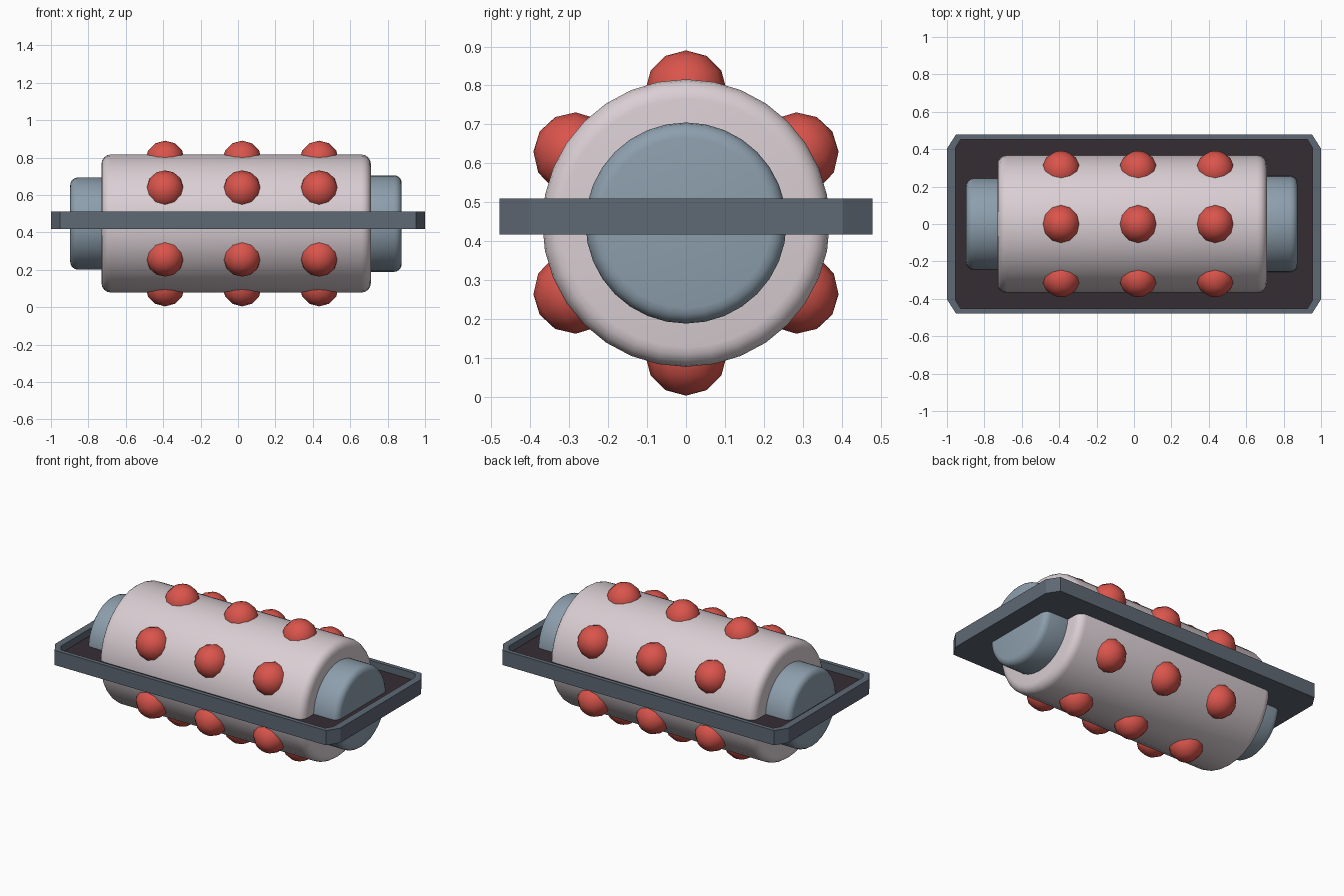
import bpy, bmesh, math
from mathutils import Matrix, Vector

if "Cube" in bpy.data.objects:
    bpy.data.objects.remove(bpy.data.objects["Cube"])


def material(name, rgb):
    m = bpy.data.materials.new(name)
    m.diffuse_color = (*rgb, 1)
    m.use_nodes = True
    m.node_tree.nodes["Principled BSDF"].inputs["Base Color"].default_value = m.diffuse_color
    return m


PALE = material("pale pink grey", (0.70, 0.62, 0.655))
BLUE = material("blue grey", (0.265, 0.345, 0.415))
RED = material("coral red", (0.70, 0.09, 0.072))
SLATE = material("slate", (0.112, 0.138, 0.175))
PLUM = material("dark plum", (0.036, 0.026, 0.034))
CZ = 0.447


def make(name, bm, mats, smooth=None):
    bmesh.ops.recalc_face_normals(bm, faces=bm.faces)
    me = bpy.data.meshes.new(name)
    bm.to_mesh(me)
    bm.free()
    for m in mats:
        me.materials.append(m)
    ob = bpy.data.objects.new(name, me)
    bpy.context.collection.objects.link(ob)
    if smooth:
        bpy.ops.object.select_all(action='DESELECT')
        ob.select_set(True)
        bpy.context.view_layer.objects.active = ob
        bpy.ops.object.shade_smooth_by_angle(angle=math.radians(smooth))
    return ob


def drum(name, x0, x1, r, b, mat):
    """Cylinder along x with rounded end edges."""
    arc = [math.radians(a) for a in (0, 22.5, 45, 67.5, 90)]
    prof = [(x0 + b - b * math.cos(a), r - b + b * math.sin(a)) for a in arc]
    prof += [(x1 - b + b * math.cos(a), r - b + b * math.sin(a)) for a in reversed(arc)]
    n = 32
    bm = bmesh.new()
    rings = [[bm.verts.new((x, q * math.sin(2 * math.pi * i / n),
                            CZ + q * math.cos(2 * math.pi * i / n))) for i in range(n)]
             for x, q in prof]
    for p, q in zip(rings, rings[1:]):
        for i in range(n):
            j = (i + 1) % n
            bm.faces.new((p[i], p[j], q[j], q[i]))
    bm.faces.new(rings[0])
    bm.faces.new(rings[-1])
    return make(name, bm, [mat], 40)


# Main barrel and the end hubs
drum("barrel", -0.73, 0.71, 0.369, 0.05, PALE)
drum("left_hub", -0.897, -0.65, 0.246, 0.04, BLUE)
drum("right_hub", 0.63, 0.875, 0.258, 0.04, BLUE)

# Six rows of three round studs, poles pointing outwards
for row, deg in enumerate((90, 32, -32, -90, -148, 148)):
    a = math.radians(deg)
    out = Vector((0, math.cos(a), math.sin(a)))
    turn = out.to_track_quat('Z', 'Y').to_matrix().to_4x4()
    for col, x in enumerate((-0.39, 0.022, 0.434)):
        bm = bmesh.new()
        place = Matrix.Translation(Vector((x, 0, CZ)) + out * 0.338)
        bmesh.ops.create_uvsphere(bm, u_segments=12, v_segments=6, radius=0.105,
                                  matrix=place @ turn)
        make(f"stud_{row}_{col}", bm, [RED], 40)


# Tray with clipped corners, raised rim and dark floor
def outline(x, y, cx, cy):
    return [(x, -y + cy), (x, y - cy), (x - cx, y), (-x + cx, y),
            (-x, y - cy), (-x, -y + cy), (-x + cx, -y), (x - cx, -y)]


outer = outline(1.0, 0.478, 0.048, 0.075)
inner = outline(0.955, 0.452, 0.028, 0.045)
bm = bmesh.new()
loops = [[bm.verts.new((x, y, z)) for x, y in pts]
         for pts, z in ((outer, 0.417), (outer, 0.51), (inner, 0.51), (inner, 0.465))]
for p, q in zip(loops, loops[1:]):
    for i in range(8):
        j = (i + 1) % 8
        bm.faces.new((p[i], p[j], q[j], q[i]))
bm.faces.new(loops[0])
floor = bm.faces.new(loops[-1])
floor.material_index = 1
make("tray", bm, [SLATE, PLUM])
